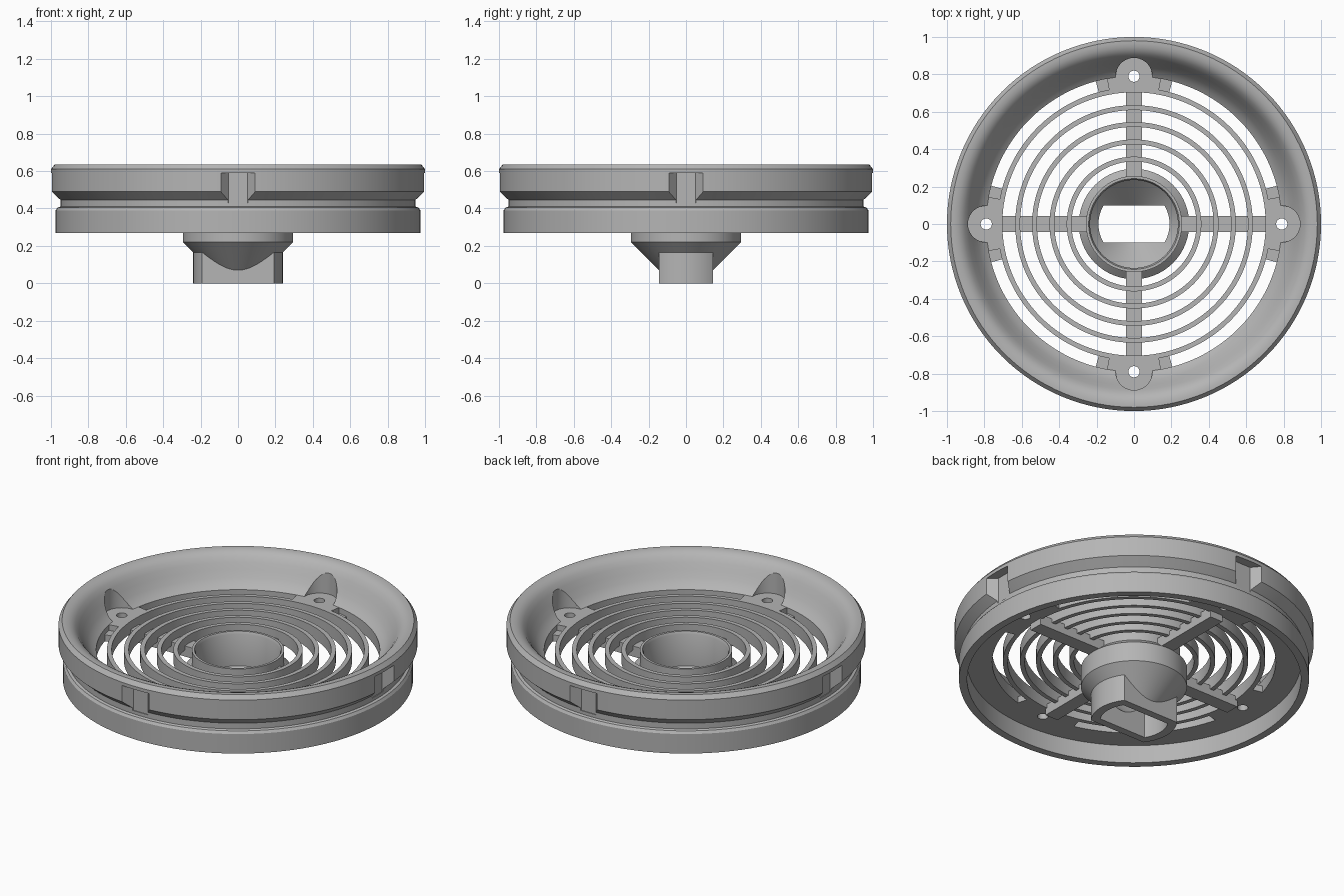
import bpy, bmesh, math
from mathutils import Matrix

if "Cube" in bpy.data.objects:
    bpy.data.objects.remove(bpy.data.objects["Cube"], do_unlink=True)

grey = bpy.data.materials.new("plain_grey")
grey.use_nodes = True
grey.diffuse_color = (0.46, 0.46, 0.46, 1)
grey.node_tree.nodes["Principled BSDF"].inputs["Base Color"].default_value = (0.46, 0.46, 0.46, 1)

QUARTERS = [i * math.pi / 2 for i in range(4)]
PLATE_TOP, PLATE_LOW = 0.455, 0.38
HOLE_R = 0.79


def finish(name, bm):
    bmesh.ops.remove_doubles(bm, verts=bm.verts, dist=1e-5)
    bmesh.ops.recalc_face_normals(bm, faces=bm.faces)
    mesh = bpy.data.meshes.new(name)
    bm.to_mesh(mesh)
    bm.free()
    mesh.materials.append(grey)
    ob = bpy.data.objects.new(name, mesh)
    bpy.context.collection.objects.link(ob)
    return ob


def lathe(name, profile, start=0.0, sweep=2 * math.pi, steps=128):
    """Revolve a closed (radius, z) outline; cap the ends of a partial turn."""
    bm = bmesh.new()
    full = sweep > 6.28
    count = steps if full else steps + 1
    rows = []
    for i in range(count):
        a = start + sweep * i / steps
        rows.append([bm.verts.new((r * math.cos(a), r * math.sin(a), z)) for r, z in profile])
    n = len(profile)
    for i in range(steps):
        p, q = rows[i], rows[(i + 1) % count]
        for j in range(n):
            k = (j + 1) % n
            bm.faces.new((p[j], q[j], q[k], p[k]))
    if not full:
        bm.faces.new(rows[0])
        bm.faces.new(rows[-1])
    return finish(name, bm)


def band(name, r0, r1, z0, z1, **kw):
    return lathe(name, [(r0, z0), (r1, z0), (r1, z1), (r0, z1)], **kw)


def prism(name, outline, z0, z1, turn=0.0):
    bm = bmesh.new()
    face = bm.faces.new([bm.verts.new((x, y, z0)) for x, y in outline])
    ext = bmesh.ops.extrude_face_region(bm, geom=[face])
    top = [g for g in ext["geom"] if isinstance(g, bmesh.types.BMVert)]
    bmesh.ops.translate(bm, verts=top, vec=(0, 0, z1 - z0))
    bmesh.ops.rotate(bm, verts=bm.verts, cent=(0, 0, 0), matrix=Matrix.Rotation(turn, 3, "Z"))
    return finish(name, bm)


def circle(cx, r, steps=40):
    turns = [2 * math.pi * i / steps for i in range(steps)]
    return [(cx + r * math.cos(a), r * math.sin(a)) for a in turns]


def clipped_circle(r, half, steps=16):
    """Circle with its front and back cut flat."""
    lim = math.asin(half / r)
    arc = [-lim + 2 * lim * i / steps for i in range(steps + 1)]
    return [(r * math.cos(a + t), r * math.sin(a + t)) for t in (0, math.pi) for a in arc]


def combine(target, tools, operation="DIFFERENCE"):
    """Bake a boolean for each tool and delete the tools."""
    for tool in tools:
        mod = target.modifiers.new("cut", "BOOLEAN")
        mod.operation, mod.solver, mod.object = operation, "EXACT", tool
    graph = bpy.context.evaluated_depsgraph_get()
    graph.update()
    mesh = bpy.data.meshes.new_from_object(target.evaluated_get(graph))
    target.modifiers.clear()
    target.data = mesh
    for tool in tools:
        bpy.data.objects.remove(tool, do_unlink=True)


def screw_hole(a):
    return prism("hole_cutter", circle(HOLE_R, 0.03), 0.3, 0.7, a)


# Outer housing: grooved outside, flared bowl inside, recess below
housing = lathe("housing", [
    (0.93, 0.27), (0.975, 0.27), (0.975, 0.39), (0.965, 0.405), (0.95, 0.41),
    (0.95, 0.445), (1.0, 0.49), (1.0, 0.61), (0.98, 0.635),
    (0.965, 0.635), (0.945, 0.632), (0.925, 0.624), (0.905, 0.608), (0.885, 0.58),
    (0.865, 0.545), (0.84, 0.505), (0.815, 0.473), (0.79, PLATE_TOP),
    (0.79, PLATE_LOW), (0.93, PLATE_LOW)])
cutters = []
for a in QUARTERS:
    # Screw pocket, screw hole and outside notch
    cutters.append(prism("pocket_cutter", circle(HOLE_R, 0.098), PLATE_TOP, 0.7, a))
    cutters.append(screw_hole(a))
    cutters.append(prism("notch_cutter",
                         [(0.945, -0.05), (1.005, -0.1), (1.005, 0.1), (0.945, 0.05)],
                         0.43, 0.59, a))
combine(housing, cutters)

# Screw tabs: a narrow upper layer on a wider lower layer
for i, a in enumerate(QUARTERS):
    for level, half, z0, z1 in (("upper", 10.5, 0.42, PLATE_TOP), ("lower", 15, PLATE_LOW, 0.42)):
        h = math.radians(half)
        tab = band(f"{level}_tab_{i + 1}", 0.72, 0.795, z0, z1, start=a - h, sweep=2 * h, steps=12)
        combine(tab, [screw_hole(a)])

# Concentric grille rings
for i, r in enumerate((0.73, 0.635, 0.545, 0.452, 0.36)):
    band(f"grille_ring_{i + 1}", r - 0.026, r, PLATE_LOW, PLATE_TOP)

# Spokes under the rings
for i, a in enumerate(QUARTERS):
    prism(f"spoke_{i + 1}", [(0.25, -0.043), (0.715, -0.043), (0.715, 0.043), (0.25, 0.043)],
          0.34, 0.405, a)

# Hollow hub: collar and cone running into a flat-sided spout
hub = lathe("hub", [(0, 0.065), (0.14, 0.065), (0.295, 0.22), (0.295, 0.34),
                    (0.257, 0.375), (0.257, PLATE_TOP), (0, PLATE_TOP)], steps=96)
combine(hub, [prism("spout", clipped_circle(0.24, 0.145), 0, 0.164)], "UNION")
bore = lathe("bore_cutter", [(0, 0.09), (0.08, 0.09), (0.19, 0.2), (0.235, 0.245),
                             (0.235, 0.44), (0.25, 0.47), (0, 0.47)], steps=96)
slot = prism("slot_cutter", clipped_circle(0.19, 0.1), -0.1, 0.3)
combine(hub, [bore, slot])

# Smooth shading with crisp edges
for ob in bpy.context.scene.objects:
    ob.select_set(ob.type == "MESH")
bpy.context.view_layer.objects.active = hub
bpy.ops.object.shade_smooth_by_angle(angle=math.radians(28))
